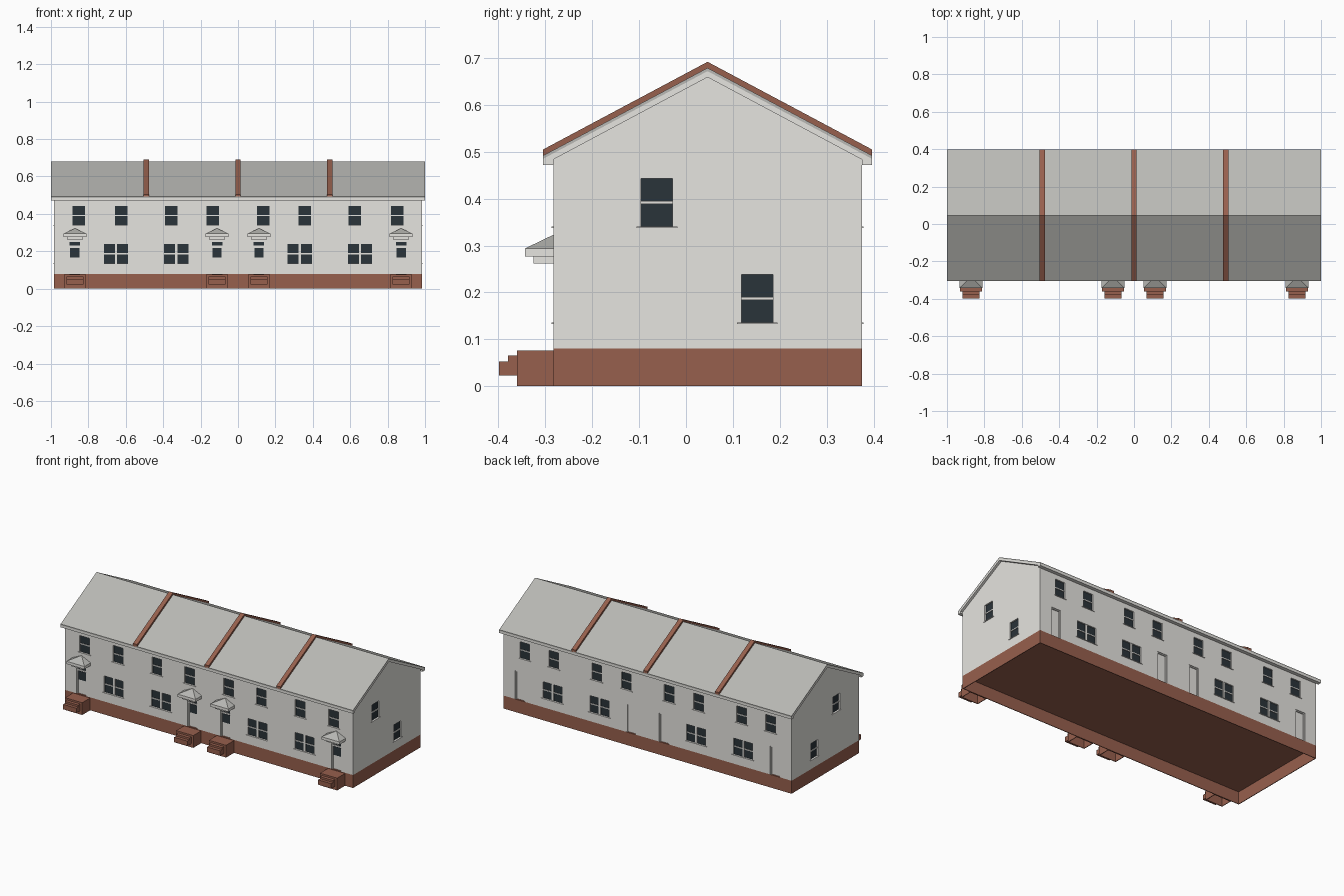
import bpy, bmesh
from mathutils import Matrix, Vector

old = bpy.data.objects.get("Cube")
if old:
    bpy.data.objects.remove(old, do_unlink=True)


def material(name, rgb):
    m = bpy.data.materials.new(name)
    m.use_nodes = True
    m.diffuse_color = (*rgb, 1)
    m.node_tree.nodes["Principled BSDF"].inputs["Base Color"].default_value = (*rgb, 1)
    return m


WALL = material("pale_render", (0.79, 0.78, 0.745))
ROOF = material("grey_roof", (0.485, 0.485, 0.46))
BRICK = material("red_brick", (0.31, 0.116, 0.075))
GLASS = material("dark_glass", (0.023, 0.033, 0.041))

# House extents
END, FRONT, BACK = 0.985, -0.283, 0.375
RIDGE_Y, BASE_TOP, PITCH = 0.046, 0.08, 0.533
EAVE = 0.351


def finish(name, bm, mat):
    bmesh.ops.recalc_face_normals(bm, faces=bm.faces)
    me = bpy.data.meshes.new(name)
    bm.to_mesh(me)
    bm.free()
    me.materials.append(mat)
    ob = bpy.data.objects.new(name, me)
    bpy.context.collection.objects.link(ob)
    return ob


def add_box(bm, lo, hi):
    lo, hi = Vector(lo), Vector(hi)
    size = Matrix.Diagonal((*(hi - lo), 1))
    bmesh.ops.create_cube(bm, size=1, matrix=Matrix.Translation((lo + hi) / 2) @ size)


def boxes(name, mat, items):
    bm = bmesh.new()
    for lo, hi in items:
        add_box(bm, lo, hi)
    return finish(name, bm, mat)


def open_bottom(lo, hi, t=0.004):
    """Thin-walled box without a floor, as a list of slabs."""
    (x0, y0, z0), (x1, y1, z1) = lo, hi
    return [((x0, y0, z1 - t), (x1, y1, z1)),
            ((x0, y0, z0), (x1, y0 + t, z1 - t)), ((x0, y1 - t, z0), (x1, y1, z1 - t)),
            ((x0, y0 + t, z0), (x0 + t, y1 - t, z1 - t)),
            ((x1 - t, y0 + t, z0), (x1, y1 - t, z1 - t))]


def prism(name, profile, x0, x1, mat):
    """Extrude a (y, z) outline along x."""
    bm = bmesh.new()
    face = bm.faces.new([bm.verts.new((x0, y, z)) for y, z in profile])
    new = bmesh.ops.extrude_face_region(bm, geom=[face])["geom"]
    bmesh.ops.translate(bm, vec=(x1 - x0, 0, 0),
                        verts=[v for v in new if isinstance(v, bmesh.types.BMVert)])
    return finish(name, bm, mat)


def chevron(bottom, top):
    """Outline of a pitched strip between two ridge heights."""
    drop = PITCH * EAVE
    ys = (RIDGE_Y - EAVE, RIDGE_Y, RIDGE_Y + EAVE)
    return ([(ys[0], bottom - drop), (ys[1], bottom), (ys[2], bottom - drop)] +
            [(ys[2], top - drop), (ys[1], top), (ys[0], top - drop)])


def on_wall(side, u, z0, z1, w, d0, d1):
    """Box corners at u along a wall, between depths measured outward."""
    origin, sign = {"front": (FRONT, -1), "back": (BACK, 1),
                    "left": (END, 1), "right": (-END, -1)}[side]
    a, b = sorted((origin + sign * d0, origin + sign * d1))
    if side in ("front", "back"):
        return (u - w / 2, a, z0), (u + w / 2, b, z1)
    return (a, u - w / 2, z0), (b, u + w / 2, z1)


# Hollow brick base and rendered walls
boxes("brick_base", BRICK, open_bottom((-END, FRONT, 0), (END, BACK, BASE_TOP)))
apex = 0.659
wall_top = apex - PITCH * (BACK - RIDGE_Y)
walls = prism("walls", [(FRONT, BASE_TOP), (BACK, BASE_TOP), (BACK, wall_top),
                        (RIDGE_Y, apex), (FRONT, wall_top)], -END, END, WALL)

# Roof: pale boards, flat soffits, grey covering
prism("roof_boards", chevron(apex, 0.672), -1, 1, WALL)
prism("roof_covering", chevron(0.672, 0.679), -1, 1, ROOF)
eave_z = apex - PITCH * EAVE
for label, eave_y, wall_y in (("front", RIDGE_Y - EAVE, FRONT), ("back", RIDGE_Y + EAVE, BACK)):
    prism(label + "_soffit", [(eave_y, eave_z), (wall_y, eave_z), (wall_y, wall_top)],
          -1, 1, WALL)

# Brick party wall caps across the roof
for label, x in (("right", -0.49), ("middle", 0), ("left", 0.49)):
    prism(label + "_party_wall_cap", chevron(0.676, 0.692), x - 0.014, x + 0.014, BRICK)

# Window layout: (wall, position, sill height, number of sashes side by side)
UPPER, LOWER = 0.341, 0.136
windows = []
for s in (-1, 1):
    windows += [("front", s * x, UPPER, 1) for x in (0.134, 0.357, 0.623, 0.852)]
    windows += [("back", s * x, UPPER, 1) for x in (0.146, 0.348, 0.642, 0.84)]
    windows += [(side, s * x, LOWER, 2) for side in ("front", "back") for x in (0.33, 0.652)]
for side in ("left", "right"):
    windows += [(side, -0.062, UPPER, 1), (side, 0.152, LOWER, 1)]

openings, panes, bars, sills = [], [], [], []
for side, u, z, n in windows:
    w, h = (0.067, 0.13)[n - 1], 0.102
    openings.append(on_wall(side, u, z, z + h, w, -0.012, 0.02))
    panes.append(on_wall(side, u, z, z + h, w, -0.016, -0.008))
    bars.append(on_wall(side, u, z + h / 2 - 0.003, z + h / 2 + 0.003, w, -0.01, -0.004))
    if n == 2:
        bars.append(on_wall(side, u, z, z + h, 0.012, -0.01, -0.002))
    sills.append(on_wall(side, u, z - 0.003, z, w + 0.02, -0.008, 0.004))

# Recessed doors, front canopies and steps
frames, leaves, lights, brackets, slabs, steps = [], [], [], [], [], []
canopy = bmesh.new()
DOOR_TOP = 0.256
for x in (-0.872, -0.112, 0.112, 0.872):
    for side in ("front", "back"):
        openings.append(on_wall(side, x, BASE_TOP - 0.02, DOOR_TOP, 0.068, -0.012, 0.02))
        leaves.append(on_wall(side, x, BASE_TOP, DOOR_TOP, 0.068, -0.016, -0.01))
        for s in (-1, 1):
            frames.append(on_wall(side, x + s * 0.031, BASE_TOP, DOOR_TOP, 0.006, -0.012, -0.004))
        frames.append(on_wall(side, x, DOOR_TOP - 0.006, DOOR_TOP, 0.056, -0.012, -0.004))
    frames.append(on_wall("front", x, 0.223, 0.231, 0.056, -0.012, -0.004))
    lights.append(on_wall("front", x, 0.166, 0.219, 0.05, -0.012, -0.008))
    lights.append(on_wall("front", x, 0.231, 0.25, 0.056, -0.012, -0.008))
    brackets.append(on_wall("front", x, 0.262, 0.277, 0.086, 0, 0.042))
    slabs.append(on_wall("front", x, 0.277, 0.294, 0.124, 0, 0.06))
    # Hipped top leaning on the wall
    corners = [canopy.verts.new(c) for c in (
        (x - 0.062, FRONT, 0.294), (x - 0.062, FRONT - 0.06, 0.294),
        (x + 0.062, FRONT - 0.06, 0.294), (x + 0.062, FRONT, 0.294))]
    tip = canopy.verts.new((x, FRONT, 0.323))
    canopy.faces.new(corners)
    for i in range(4):
        canopy.faces.new((corners[i], corners[(i + 1) % 4], tip))
    # Hollow landing and two smaller treads
    steps += open_bottom(*on_wall("front", x, 0, 0.076, 0.117, 0, 0.077))
    steps.append(on_wall("front", x, 0.023, 0.065, 0.09, 0.077, 0.097))
    steps.append(on_wall("front", x, 0.023, 0.053, 0.09, 0.097, 0.116))

# Cut all openings into the walls
cutter = boxes("opening_cutter", WALL, openings)
cutter.hide_render = True
mod = walls.modifiers.new("openings", "BOOLEAN")
mod.operation, mod.solver, mod.object = "DIFFERENCE", "EXACT", cutter
bpy.context.view_layer.objects.active = walls
bpy.ops.object.modifier_apply(modifier=mod.name)
bpy.data.objects.remove(cutter, do_unlink=True)

boxes("window_panes", GLASS, panes)
boxes("window_bars", WALL, bars)
boxes("window_sills", WALL, sills)
boxes("door_frames", WALL, frames)
boxes("doors", WALL, leaves)
boxes("door_glass", GLASS, lights)
boxes("canopy_brackets", WALL, brackets)
boxes("canopy_slabs", WALL, slabs)
finish("canopy_tops", canopy, ROOF)
boxes("entrance_steps", BRICK, steps)
